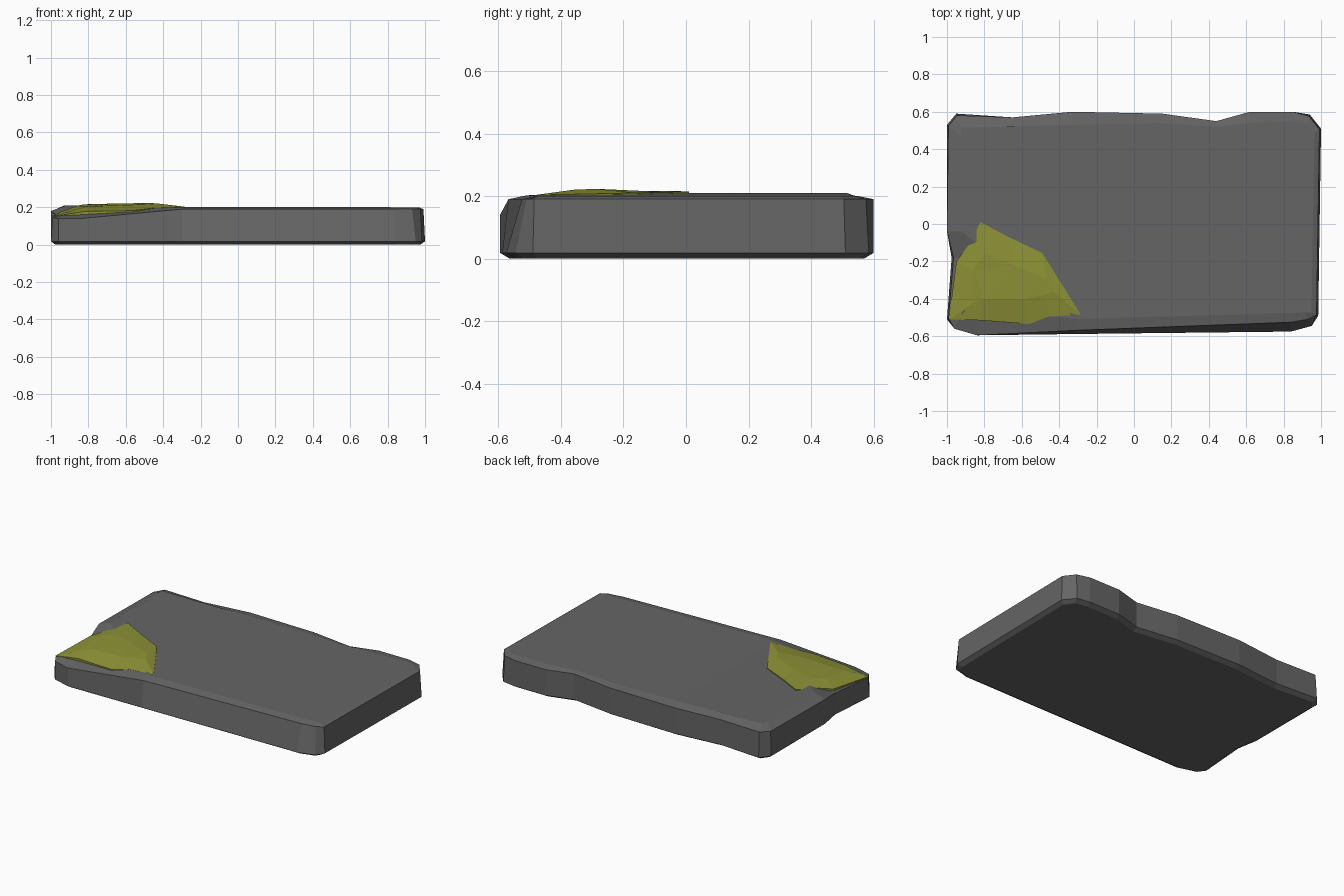
import bpy
import bmesh
from mathutils import Vector

cube = bpy.data.objects.get("Cube")
if cube:
    bpy.data.objects.remove(cube, do_unlink=True)


def make_material(name, color):
    mat = bpy.data.materials.new(name)
    mat.use_nodes = True
    mat.diffuse_color = color
    mat.node_tree.nodes["Principled BSDF"].inputs["Base Color"].default_value = color
    return mat


def inward(point, distance):
    """Move an outline point towards the core rectangle of the slab."""
    core = Vector((max(-0.9, min(0.9, point.x)), max(-0.45, min(0.45, point.y))))
    return point + (core - point).normalized() * distance


def build_rings(name, rings, mat):
    """Bridge closed rings from bottom to top and cap both ends."""
    bm = bmesh.new()
    loops = [[bm.verts.new(p) for p in ring] for ring in rings]
    count = len(loops[0])
    for low, high in zip(loops, loops[1:]):
        for i in range(count):
            j = (i + 1) % count
            bm.faces.new((low[i], low[j], high[j], high[i]))
    bm.faces.new(loops[0][::-1])
    bm.faces.new(loops[-1])
    bmesh.ops.triangulate(bm, faces=[f for f in bm.faces if len(f.verts) > 4])
    bmesh.ops.recalc_face_normals(bm, faces=bm.faces[:])
    mesh = bpy.data.meshes.new(name)
    bm.to_mesh(mesh)
    bm.free()
    mesh.materials.append(mat)
    obj = bpy.data.objects.new(name, mesh)
    bpy.context.collection.objects.link(obj)
    return obj


stone = make_material("dark grey stone", (0.13, 0.13, 0.13, 1))
moss = make_material("olive moss", (0.27, 0.29, 0.037, 1))

# Worn slab outline: x, y, height of upper edge, lean of side, width of top bevel
outline = [
    (-1, -.51, .145, .01, .1), (-.96, -.56, .14, 0, .11), (-.84, -.595, .14, 0, .14),
    (-.3, -.588, .19, .02, .06), (.84, -.575, .19, .05, .05), (.95, -.545, .19, .04, .04),
    (.985, -.49, .19, .01, .03), (1, .51, .19, .01, .03), (.94, .585, .19, .01, .04),
    (.85, .6, .19, 0, .05), (.62, .6, .19, 0, .06), (.44, .55, .19, 0, .03),
    (.15, .59, .19, 0, .05), (-.33, .6, .19, 0, .07), (-.65, .57, .185, 0, .08),
    (-.95, .59, .185, .01, .07), (-1, .53, .18, .01, .08), (-1, -.04, .18, 0, .08),
    (-.975, -.18, .155, .01, .06),
]


def top_height(p):
    if p.x < -0.7 and p.y < -0.1:
        return 0.175
    return 0.2 + 0.012 * max(0, min(1, -p.x - 0.1))


foot, lower, upper, top = [], [], [], []
for x, y, z, lean, bevel in outline:
    base = Vector((x, y))
    edge = inward(base, lean)
    crown = inward(edge, bevel)
    foot.append((*inward(base, 0.03), 0))
    lower.append((*base, 0.018))
    upper.append((*edge, z))
    top.append((*crown, top_height(crown)))
build_rings("stone_slab", [foot, lower, upper, top], stone)

# Moss clump: rim around the corner, with an uneven raised crown
rim = [
    (-.99, -.51, .15), (-.82, -.515, .178), (-.56, -.535, .182), (-.46, -.495, .195),
    (-.285, -.485, .203), (-.49, -.155, .21), (-.67, -.07, .213), (-.82, .01, .215),
    (-.89, -.12, .195), (-.95, -.2, .175),
]
crown = [
    (-.87, -.43, .188), (-.8, -.4, .205), (-.58, -.4, .212), (-.47, -.38, .216),
    (-.43, -.36, .22), (-.47, -.29, .223), (-.64, -.22, .22), (-.79, -.16, .217),
    (-.83, -.2, .214), (-.86, -.25, .208),
]
buried = [(x * 0.99 - 0.006, y * 0.99 - 0.003, z - 0.06) for x, y, z in rim]
build_rings("moss_patch", [buried, rim, crown], moss)
